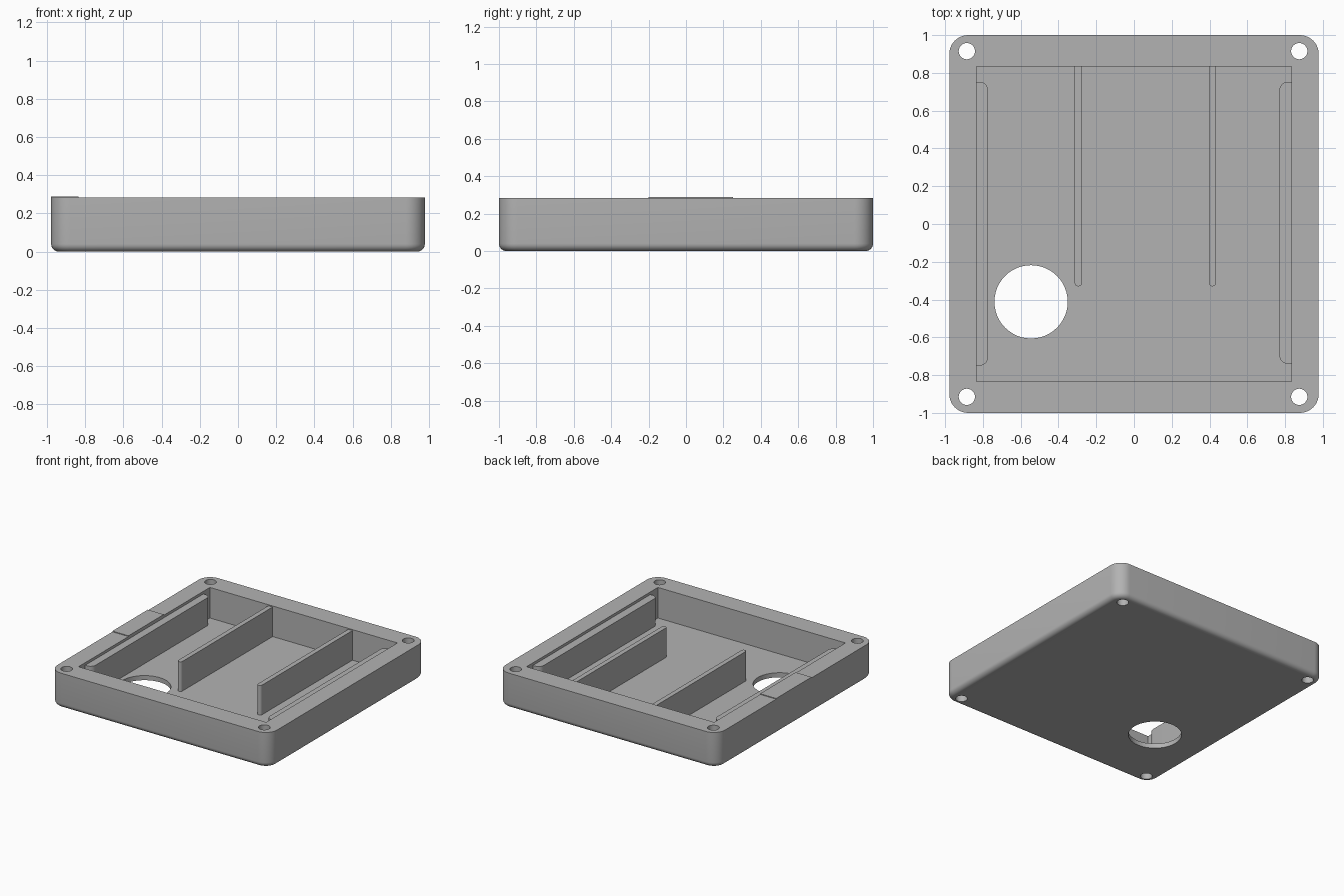
import bpy
import bmesh
import math

old = bpy.data.objects.get("Cube")
if old:
    bpy.data.objects.remove(old, do_unlink=True)

FLOOR, RIM = 0.037, 0.283
INNER = 0.835

grey = bpy.data.materials.new("plain grey")
grey.use_nodes = True
colour = (0.45, 0.45, 0.45, 1)
grey.diffuse_color = colour
grey.node_tree.nodes["Principled BSDF"].inputs["Base Color"].default_value = colour


def slab(name, x0, x1, y0, y1, z0, z1, radius=0, rounded=lambda x, y: True, base=0):
    """Block with chosen upright edges rounded, and optionally a rounded base."""
    bm = bmesh.new()
    bmesh.ops.create_cube(bm, size=1)
    for v in bm.verts:
        v.co.x = x1 if v.co.x > 0 else x0
        v.co.y = y1 if v.co.y > 0 else y0
        v.co.z = z1 if v.co.z > 0 else z0
    if radius:
        edges = [e for e in bm.edges
                 if abs(e.verts[0].co.z - e.verts[1].co.z) > 0.001
                 and rounded(e.verts[0].co.x, e.verts[0].co.y)]
        bmesh.ops.bevel(bm, geom=edges, offset=radius, segments=10,
                        profile=0.5, affect='EDGES')
    if base:
        edges = [e for e in bm.edges if all(abs(v.co.z - z0) < 1e-5 for v in e.verts)]
        bmesh.ops.bevel(bm, geom=edges, offset=base, segments=6,
                        profile=0.5, affect='EDGES')
    mesh = bpy.data.meshes.new(name)
    bm.to_mesh(mesh)
    bm.free()
    mesh.materials.append(grey)
    obj = bpy.data.objects.new(name, mesh)
    bpy.context.collection.objects.link(obj)
    return obj


def drill(name, x, y, radius):
    bpy.ops.mesh.primitive_cylinder_add(vertices=48, radius=radius, depth=1,
                                        location=(x, y, 0.2))
    bpy.context.object.name = name
    return bpy.context.object


def cut(obj, cutter):
    cutter.hide_render = True
    mod = obj.modifiers.new("cut", 'BOOLEAN')
    mod.operation, mod.solver, mod.object = 'DIFFERENCE', 'EXACT', cutter
    bpy.context.view_layer.objects.active = obj
    bpy.ops.object.modifier_apply(modifier=mod.name)
    bpy.data.objects.remove(cutter, do_unlink=True)


# Tray shell with a square pocket, screw holes and one large floor opening
tray = slab("tray", -0.978, 0.978, -1, 1, 0, RIM, radius=0.1, base=0.04)
cut(tray, slab("pocket_cutter", -INNER, INNER, -INNER, INNER, FLOOR, 0.6))
for x in (-0.885, 0.875):
    for y in (-0.915, 0.915):
        cut(tray, drill("screw_hole_cutter", x, y, 0.043))
cut(tray, drill("floor_opening_cutter", -0.545, -0.412, 0.194))

# Side rails against the pocket walls, rounded on their inner corners
parts = [tray]
parts.append(slab("right_rail", -INNER - 0.01, -0.773, -0.75, 0.753, FLOOR - 0.01, 0.262,
                  0.045, lambda x, y: x > -0.8))
parts.append(slab("left_rail", 0.77, INNER + 0.01, -0.74, 0.753, FLOOR - 0.01, 0.262,
                  0.045, lambda x, y: x < 0.8))

# Dividers running forward from the back wall, with rounded front ends
for name, x in (("right_divider", -0.295), ("left_divider", 0.415)):
    parts.append(slab(name, x - 0.019, x + 0.019, -0.33, INNER + 0.01, FLOOR - 0.01, 0.275,
                      0.0185, lambda x, y: y < 0))

# Thin raised pad on the right-hand rim
parts.append(slab("rim_pad", -0.978, -INNER, -0.2, 0.25, RIM - 0.01, RIM + 0.006))

# Smooth the rounded areas and keep the hard edges crisp
bpy.ops.object.select_all(action='DESELECT')
for obj in parts:
    obj.select_set(True)
bpy.context.view_layer.objects.active = tray
bpy.ops.object.shade_smooth_by_angle(angle=math.radians(30))
